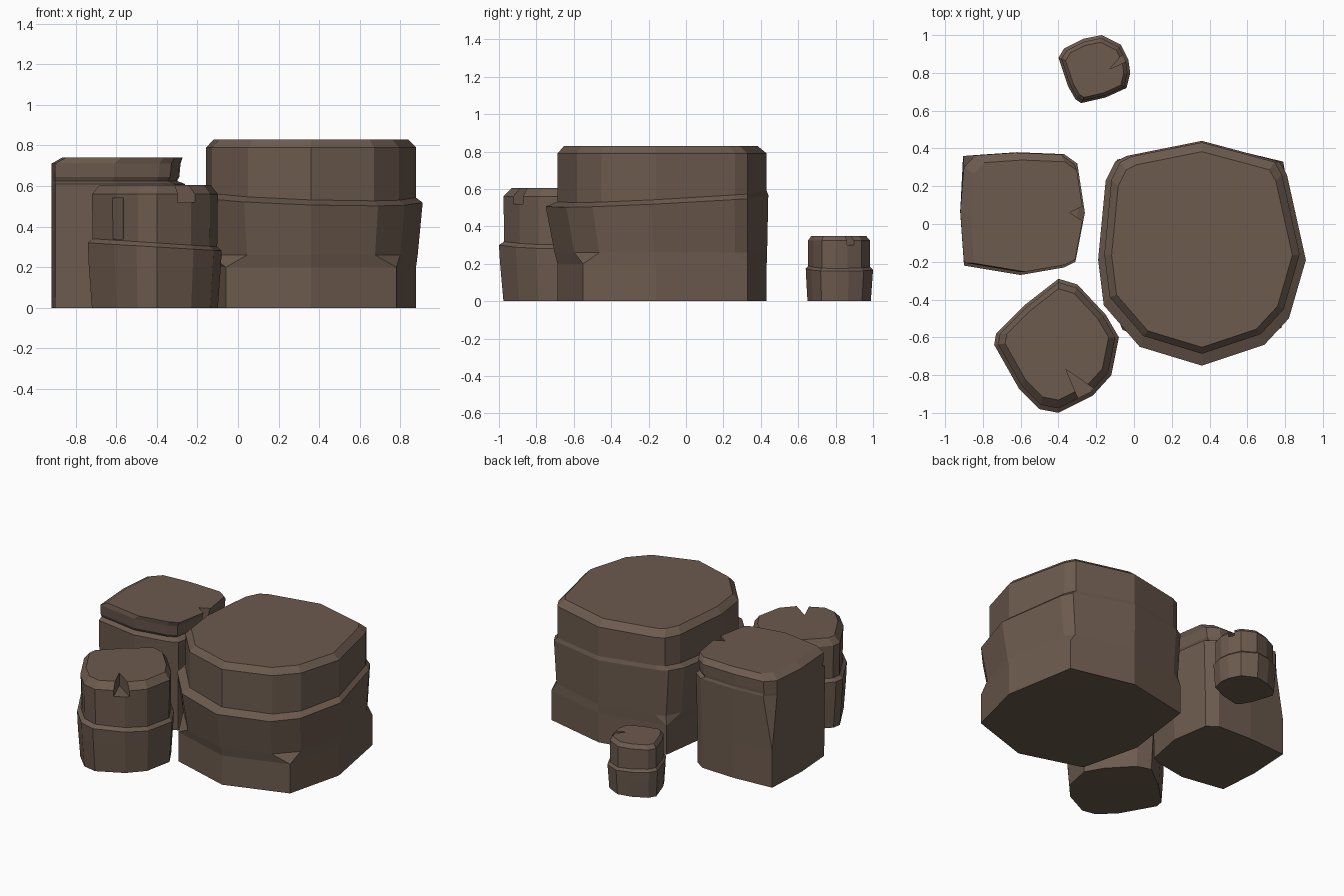
import bpy, bmesh
from mathutils import Vector

if "Cube" in bpy.data.objects:
    bpy.data.objects.remove(bpy.data.objects["Cube"])

stone = bpy.data.materials.new("brown stone")
stone.diffuse_color = (0.150, 0.103, 0.076, 1)
stone.use_nodes = True
stone.node_tree.nodes["Principled BSDF"].inputs["Base Color"].default_value = stone.diffuse_color


def wedge(points, z0, z1):
    """Triangular cutter, full width at the top and tapering to its inner tip."""
    bm = bmesh.new()
    lo = [bm.verts.new((x, y, z0)) for x, y in points]
    hi = [bm.verts.new((x, y, z1)) for x, y in points]
    bm.faces.new(lo[::-1])
    bm.faces.new(hi)
    for i in range(3):
        j = (i + 1) % 3
        bm.faces.new((lo[i], lo[j], hi[j], hi[i]))
    bmesh.ops.recalc_face_normals(bm, faces=bm.faces)
    me = bpy.data.meshes.new("crack_cutter")
    bm.to_mesh(me)
    bm.free()
    ob = bpy.data.objects.new("crack_cutter", me)
    bpy.context.collection.objects.link(ob)
    ob.hide_render = True
    return ob


def rock(name, outline, rings, corners={}, cracks=()):
    """Loft outline copies: ring = (z, scale, pivot, tilt, sharp corners?)."""
    bm = bmesh.new()
    cx = sum(p[0] for p in outline) / len(outline)
    cy = sum(p[1] for p in outline) / len(outline)
    loops = []
    for z, s, (px, py), (tx, ty), sharp in rings:
        loop = []
        for i, (x, y) in enumerate(outline):
            qx, qy = px + (x - px) * s, py + (y - py) * s
            if sharp and i in corners:
                qx, qy = corners[i]
            loop.append(bm.verts.new((qx, qy, z + tx * (x - cx) + ty * (y - cy))))
        loops.append(loop)
    n = len(outline)
    for a, b in zip(loops, loops[1:]):
        for i in range(n):
            j = (i + 1) % n
            bm.faces.new((a[i], a[j], b[j], b[i]))
    bm.faces.new(loops[0][::-1])
    bm.faces.new(loops[-1])
    bmesh.ops.remove_doubles(bm, verts=bm.verts, dist=0.0005)
    bmesh.ops.recalc_face_normals(bm, faces=bm.faces)
    me = bpy.data.meshes.new(name)
    bm.to_mesh(me)
    bm.free()
    me.materials.append(stone)
    ob = bpy.data.objects.new(name, me)
    bpy.context.collection.objects.link(ob)
    # carve the cracks and bake them in
    cutters = [wedge(*c) for c in cracks]
    for c in cutters:
        m = ob.modifiers.new("crack", 'BOOLEAN')
        m.operation, m.object, m.solver = 'DIFFERENCE', c, 'EXACT'
    if cutters:
        bpy.context.view_layer.update()
        dg = bpy.context.evaluated_depsgraph_get()
        ob.data = bpy.data.meshes.new_from_object(ob.evaluated_get(dg))
        ob.modifiers.clear()
        for c in cutters:
            bpy.data.objects.remove(c)
    return ob


FLAT = (0, 0)

# Large boulder: sharp-cornered base, tilted ledge, narrower cap
t = (-0.03, 0.05)
p = (0.36, 0.30)
rock("large_boulder",
     [(0.36, -0.75), (0.69, -0.64), (0.82, -0.50), (0.91, -0.19), (0.81, 0.26),
      (0.77, 0.33), (0.36, 0.44), (-0.04, 0.36), (-0.10, 0.33), (-0.15, 0.23),
      (-0.19, -0.19), (-0.16, -0.43), (0.03, -0.65)],
     [(0, 0.94, p, FLAT, True), (0.20, 0.94, p, FLAT, True),
      (0.26, 0.955, p, FLAT, False), (0.54, 1, p, t, False),
      (0.565, 0.94, p, t, False), (0.79, 0.94, p, FLAT, False),
      (0.83, 0.87, (0.36, 0.0), FLAT, False)],
     {1: (0.78, -0.55), 2: (0.78, -0.55), 4: (0.79, 0.33), 5: (0.79, 0.33),
      7: (-0.09, 0.34), 8: (-0.09, 0.34), 9: (-0.09, 0.34),
      11: (-0.06, -0.56), 12: (-0.06, -0.56)})

# Square boulder: nearly flush cap above a groove, deepest on the right
p = (-0.92, 0.30)
rock("square_boulder",
     [(-0.90, 0.30), (-0.84, 0.365), (-0.62, 0.38), (-0.37, 0.37), (-0.30, 0.32),
      (-0.26, 0.06), (-0.31, -0.20), (-0.37, -0.23), (-0.60, -0.27),
      (-0.90, -0.22), (-0.92, 0.06)][::-1],
     [(0, 0.98, p, FLAT, True), (0.25, 0.985, p, FLAT, True),
      (0.61, 1, p, FLAT, False), (0.625, 0.94, p, FLAT, False),
      (0.645, 0.96, p, FLAT, False), (0.71, 0.97, p, FLAT, False),
      (0.74, 0.91, (-0.33, -0.08), FLAT, False)],
     {10: (-0.905, 0.36), 9: (-0.905, 0.36)},
     [([(-0.34, 0.06), (-0.20, 0.13), (-0.20, -0.03)], 0.63, 0.80)])

# Front boulder: tilted ledge, chamfered cap, split in the front right edge
t = (-0.06, 0)
p = (-0.40, -0.60)
rock("front_boulder",
     [(-0.40, -1.0), (-0.22, -0.91), (-0.12, -0.80), (-0.08, -0.60), (-0.15, -0.48),
      (-0.30, -0.32), (-0.40, -0.29), (-0.58, -0.43), (-0.73, -0.58),
      (-0.74, -0.64), (-0.61, -0.87), (-0.50, -0.98)],
     [(0, 0.94, p, FLAT, False), (0.20, 0.985, p, FLAT, False),
      (0.30, 1, p, t, False), (0.32, 0.93, p, t, False),
      (0.56, 0.94, p, FLAT, False), (0.605, 0.83, p, FLAT, False)],
     cracks=[([(-0.36, -0.77), (-0.28, -0.96), (-0.17, -0.90)], 0.52, 0.70),
             ([(-0.57, -0.79), (-0.70, -0.86), (-0.56, -0.98)], 0.34, 0.54)])

# Small boulder: the same build at about half size, split on the right
t = (-0.05, 0)
p = (-0.20, 0.80)
rock("small_boulder",
     [(-0.28, 0.64), (-0.15, 0.67), (-0.04, 0.72), (-0.02, 0.80), (-0.03, 0.87),
      (-0.07, 0.95), (-0.17, 1.0), (-0.27, 0.98), (-0.37, 0.93), (-0.40, 0.88),
      (-0.35, 0.73), (-0.31, 0.66)],
     [(0, 0.94, p, FLAT, False), (0.11, 0.98, p, FLAT, False),
      (0.17, 1, p, t, False), (0.185, 0.92, p, t, False),
      (0.325, 0.92, p, FLAT, False), (0.35, 0.81, p, FLAT, False)],
     cracks=[([(-0.13, 0.82), (-0.02, 0.87), (-0.04, 0.92)], 0.30, 0.40)])
